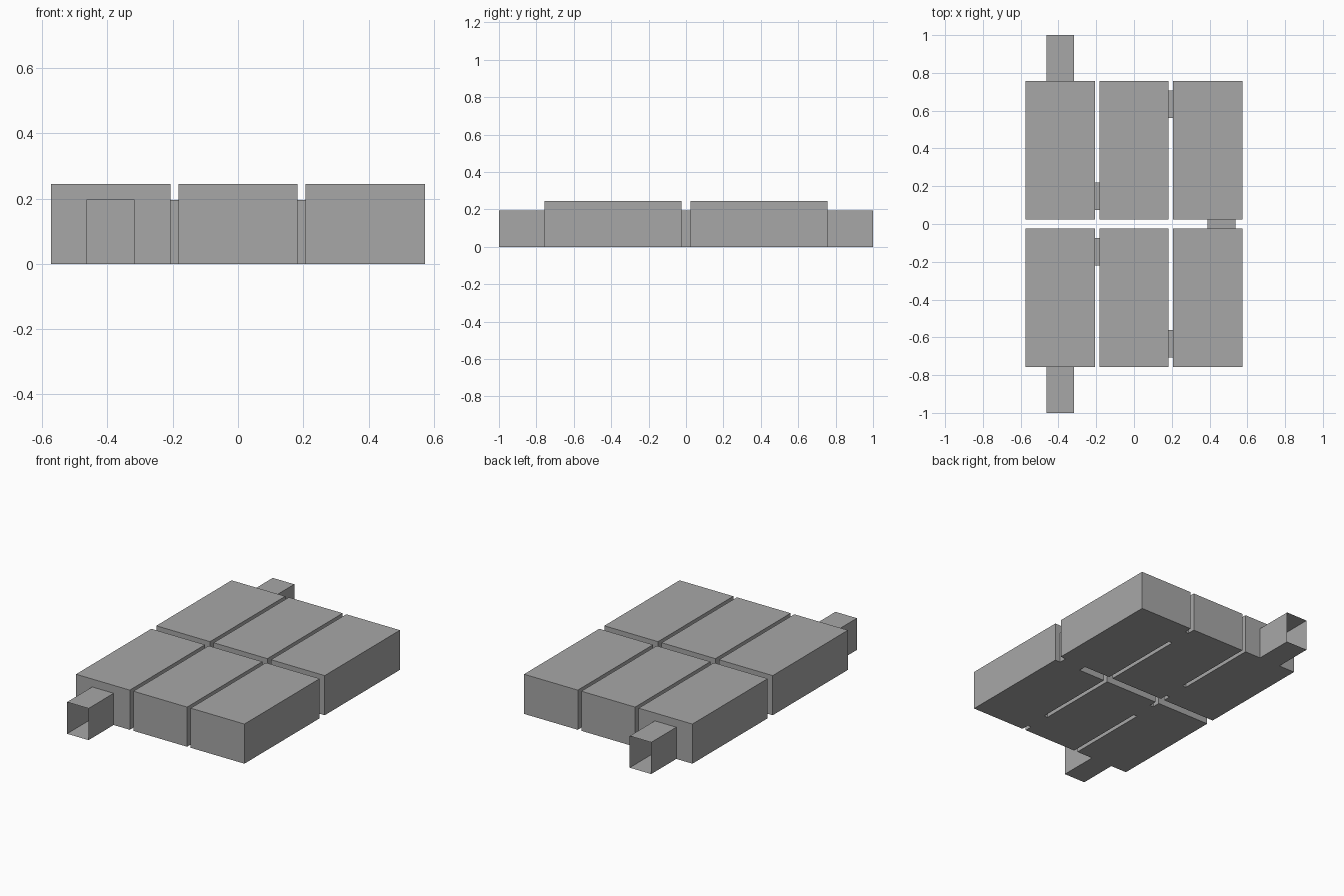
import bpy, bmesh

if "Cube" in bpy.data.objects:
    bpy.data.objects.remove(bpy.data.objects["Cube"])

U = 1 / 41            # plan module: whole layout is 82 modules long
ROOM_H, HALL_H = 10, 8

grey = bpy.data.materials.new("plain grey")
grey.diffuse_color = (0.39, 0.39, 0.39, 1)
grey.use_nodes = True
grey.node_tree.nodes["Principled BSDF"].inputs["Base Color"].default_value = grey.diffuse_color


def make(name, faces, side):
    """Thin-sheet object from polygons in modules; side=-1 front, 1 back."""
    bm = bmesh.new()
    for f in faces:
        bm.faces.new([bm.verts.new((x * U, y * U * side, z * U)) for x, y, z in f])
    bmesh.ops.remove_doubles(bm, verts=bm.verts, dist=1e-5)
    bmesh.ops.recalc_face_normals(bm, faces=bm.faces)
    mesh = bpy.data.meshes.new(name)
    bm.to_mesh(mesh)
    bm.free()
    mesh.materials.append(grey)
    bpy.context.collection.objects.link(bpy.data.objects.new(name, mesh))


def wall(axis, pos, a, b, h, door=None):
    """Upright wall at axis=pos running a..b, with an optional doorway."""
    pts = [(a, 0), (a, h), (b, h), (b, 0)]
    if door:
        c, d = door
        pts += [(d, 0), (d, HALL_H), (c, HALL_H), (c, 0)]
    return [(pos, t, z) if axis == "x" else (t, pos, z) for t, z in pts]


def slab(x0, x1, y0, y1, z):
    return [(x0, y0, z), (x1, y0, z), (x1, y1, z), (x0, y1, z)]


def room(name, x0, x1, side, left=None, right=None, inner=None, outer=None):
    y0, y1 = 1, 31
    make(name, [slab(x0, x1, y0, y1, 0), slab(x0, x1, y0, y1, ROOM_H),
                wall("x", x0, y0, y1, ROOM_H, left),
                wall("x", x1, y0, y1, ROOM_H, right),
                wall("y", y0, x0, x1, ROOM_H, inner),
                wall("y", y1, x0, x1, ROOM_H, outer)], side)


def passage(name, x0, x1, y0, y1, along, side):
    """Square tube open at both ends."""
    faces = [slab(x0, x1, y0, y1, 0), slab(x0, x1, y0, y1, HALL_H)]
    if along == "y":
        faces += [wall("x", x, y0, y1, HALL_H) for x in (x0, x1)]
    else:
        faces += [wall("y", y, x0, x1, HALL_H) for y in (y0, y1)]
    make(name, faces, side)


# Door spans, in modules
NEAR, FAR = (3, 9), (23, 29)
ENTRY, LINK = (-19, -13), (16, 22)

for label, side in (("front", -1), ("back", 1)):
    # Three rooms in a row
    room(label + "_left_room", -23.5, -8.5, side, right=NEAR, outer=ENTRY)
    room(label + "_middle_room", -7.5, 7.5, side, left=NEAR, right=FAR)
    room(label + "_right_room", 8.5, 23.5, side, left=FAR, inner=LINK)
    # Short passages between rooms and the long entry corridor
    passage(label + "_left_passage", -8.5, -7.5, *NEAR, "x", side)
    passage(label + "_right_passage", 7.5, 8.5, *FAR, "x", side)
    passage(label + "_entry_corridor", *ENTRY, 31, 41, "y", side)

# Passage joining the two rows
passage("row_link_passage", *LINK, -1, 1, "y", 1)
